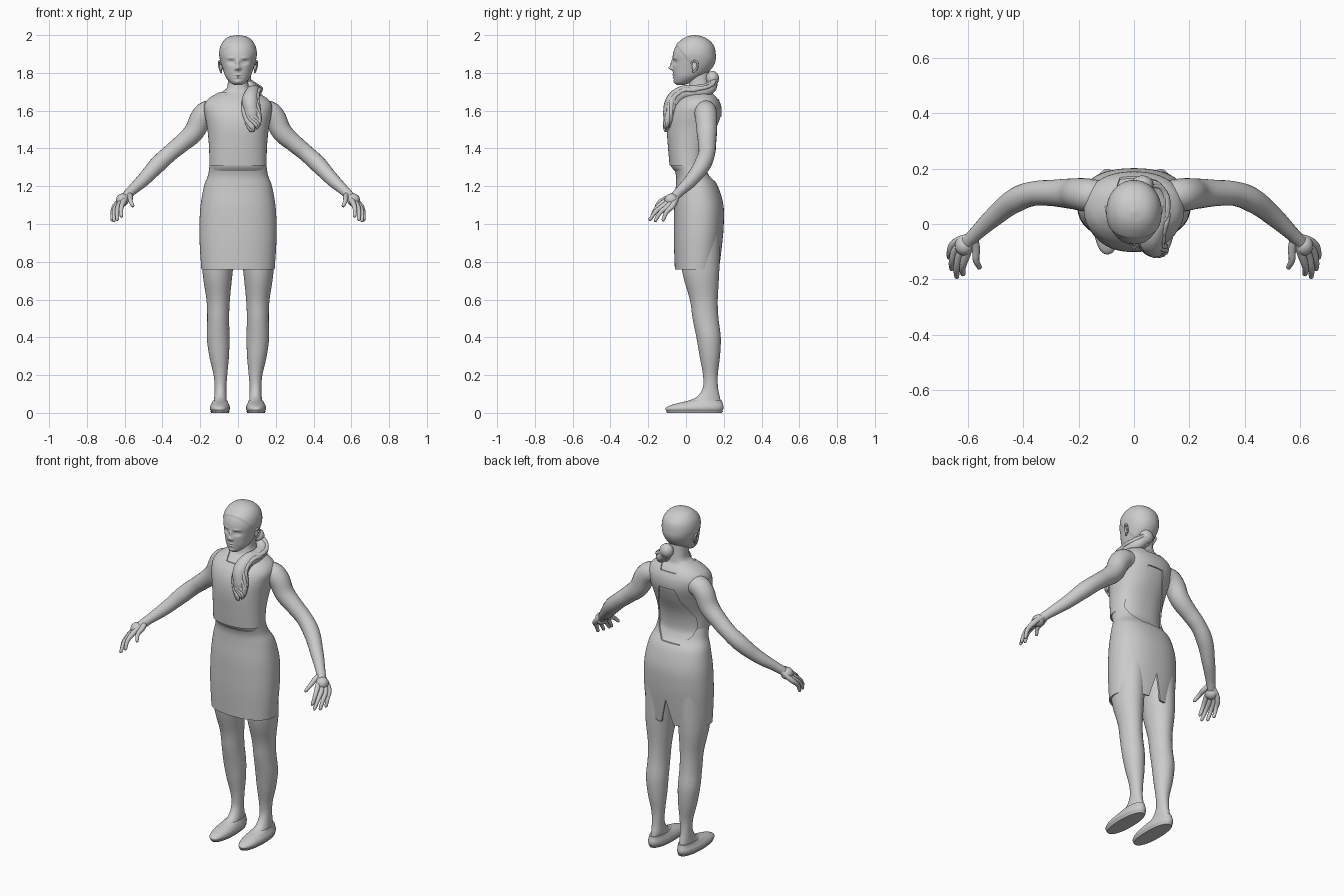
import bpy, bmesh, math, random
from mathutils import Vector

random.seed(4)
cube = bpy.data.objects.get("Cube")
if cube:
    bpy.data.objects.remove(cube, do_unlink=True)

clay = bpy.data.materials.new("plain_grey")
clay.use_nodes = True
GREY = (0.6, 0.6, 0.6, 1)
clay.diffuse_color = GREY
clay.node_tree.nodes["Principled BSDF"].inputs["Base Color"].default_value = GREY


def activate(ob):
    bpy.ops.object.select_all(action='DESELECT')
    ob.select_set(True)
    bpy.context.view_layer.objects.active = ob


def finish(ob, angle=45):
    activate(ob)
    bpy.ops.object.shade_smooth_by_angle(angle=math.radians(angle))
    return ob


def to_object(name, bm):
    bmesh.ops.recalc_face_normals(bm, faces=bm.faces[:])
    me = bpy.data.meshes.new(name)
    bm.to_mesh(me)
    bm.free()
    me.materials.append(clay)
    ob = bpy.data.objects.new(name, me)
    bpy.context.collection.objects.link(ob)
    return ob


def smooth_rows(rows, steps):
    """Catmull-Rom through the section rows."""
    out = []
    for i in range(len(rows) - 1):
        a, b, c, d = (rows[max(0, min(len(rows) - 1, i + k))] for k in (-1, 0, 1, 2))
        for s in range(steps):
            t = s / steps
            out.append([0.5 * (2 * q + (r - p) * t + (2 * p - 5 * q + 4 * r - u) * t * t
                               + (3 * q - p - 3 * r + u) * t ** 3)
                        for p, q, r, u in zip(a, b, c, d)])
    return out + [list(rows[-1])]


def loft(name, rows, n=48, steps=5, power=1.0, grow=0, side=1, caps=True, shape=None):
    """Rows are (z, centre x, front y, back y, half width)."""
    bm = bmesh.new()
    rings = []
    for z, cx, yf, yb, w in smooth_rows(rows, steps):
        mid, depth, ring = (yf + yb) / 2, (yb - yf) / 2 + grow, []
        for k in range(n):
            a = math.tau * k / n
            c, s = math.cos(a), math.sin(a)
            p = Vector((side * cx + (w + grow) * math.copysign(abs(c) ** power, c),
                        mid + depth * math.copysign(abs(s) ** power, s), z))
            ring.append(bm.verts.new(shape(p) if shape else p))
        rings.append(ring)
    for lo, hi in zip(rings, rings[1:]):
        for k in range(n):
            bm.faces.new((lo[k], lo[(k + 1) % n], hi[(k + 1) % n], hi[k]))
    if caps:
        bm.faces.new(rings[0])
        bm.faces.new(rings[-1])
    return to_object(name, bm)


def tube(name, pts, sides=3):
    """Smooth round limb through (x, y, z, radius) points."""
    cu = bpy.data.curves.new(name, 'CURVE')
    cu.dimensions, cu.bevel_depth, cu.bevel_resolution = '3D', 1, sides
    cu.resolution_u, cu.use_fill_caps = 6, True
    sp = cu.splines.new('BEZIER')
    sp.bezier_points.add(len(pts) - 1)
    for bp, (x, y, z, r) in zip(sp.bezier_points, pts):
        bp.co, bp.radius = (x, y, z), r
        bp.handle_left_type = bp.handle_right_type = 'AUTO'
    cu.materials.append(clay)
    ob = bpy.data.objects.new(name, cu)
    bpy.context.collection.objects.link(ob)
    activate(ob)
    bpy.ops.object.convert(target='MESH')
    return finish(bpy.context.object, 60)


def ball(name, loc, size):
    bm = bmesh.new()
    bmesh.ops.create_uvsphere(bm, u_segments=24, v_segments=14, radius=1)
    for v in bm.verts:
        v.co = Vector([c * s + o for c, s, o in zip(v.co, size, loc)])
    return finish(to_object(name, bm))


def prism(name, outline, y0, y1):
    bm = bmesh.new()
    f = bm.faces.new([bm.verts.new((x, y0, z)) for x, z in outline])
    g = bmesh.ops.extrude_face_region(bm, geom=[f])
    for v in g["geom"]:
        if isinstance(v, bmesh.types.BMVert):
            v.co.y = y1
    ob = to_object(name, bm)
    ob.hide_render = True
    return ob


def cloth(ob, cutters):
    """Give a shell thickness and cut its openings."""
    activate(ob)
    m = ob.modifiers.new("thickness", 'SOLIDIFY')
    m.thickness, m.offset = 0.01, -1
    bpy.ops.object.modifier_apply(modifier=m.name)
    for c in cutters:
        m = ob.modifiers.new("opening", 'BOOLEAN')
        m.operation, m.solver, m.object = 'DIFFERENCE', 'EXACT', c
        bpy.ops.object.modifier_apply(modifier=m.name)
    return finish(ob)


# Torso and neck
torso = [(1.10, 0, -.05, .185, .185), (1.20, 0, -.046, .16, .172), (1.26, 0, -.046, .12, .150),
         (1.31, 0, -.08, .105, .145), (1.40, 0, -.088, .118, .146), (1.50, 0, -.094, .158, .155),
         (1.57, 0, -.086, .18, .168), (1.62, 0, -.066, .18, .174), (1.655, 0, -.04, .168, .158),
         (1.68, 0, -.015, .152, .125), (1.70, 0, .005, .135, .085), (1.72, 0, .012, .13, .06),
         (1.76, 0, .015, .125, .053), (1.83, 0, 0, .12, .052)]
finish(loft("torso", torso, 64, 6, .88))

# Dress with neckline, back opening and slit
half = [(.05, 1.57), (.07, 1.5), (.125, 1.39), (.128, 1.33), (.11, 1.28), (.06, 1.23)]
keyhole = prism("keyhole_cutter", half + [(-x, z) for x, z in reversed(half)], .035, .4)
neck = prism("neck_cutter", [(-.05, 1.662), (.05, 1.662), (.085, 1.76), (-.085, 1.76)], -.3, .3)
slit = prism("slit_cutter", [(-.045, .74), (.045, .74), (0, .91)], .06, .4)
bodice = [r for r in torso if 1.3 < r[0] < 1.71]
cloth(loft("bodice", bodice, 64, 6, .88, .007, caps=False), [neck, keyhole])
skirt = [(.76, 0, -.055, .172, .19), (.9, 0, -.06, .188, .199), (1.0, 0, -.06, .196, .2),
         (1.1, 0, -.058, .194, .194), (1.2, 0, -.05, .165, .176), (1.26, 0, -.05, .125, .154),
         (1.32, 0, -.07, .106, .146)]
cloth(loft("skirt", skirt, 64, 6, .88, .004, caps=False), [slit, keyhole])
for c in (keyhole, neck, slit):
    bpy.data.objects.remove(c, do_unlink=True)

# Head: face features are soft bumps (x, z, spread x, spread z, push in y)
bumps = [(0, 1.826, .011, .011, -.022), (0, 1.852, .008, .018, -.011), (0, 1.789, .018, .004, -.006),
         (0, 1.777, .015, .005, -.006), (0, 1.783, .02, .002, .004), (0, 1.752, .016, .010, -.006)]
for s in (-1, 1):
    bumps += [(s * .036, 1.857, .017, .011, .012), (s * .036, 1.856, .010, .005, -.005),
              (s * .037, 1.879, .02, .006, -.004), (s * .012, 1.821, .006, .006, -.007)]


def face(p):
    if p.y < .03:
        fade = min(1, (.03 - p.y) / .05)
        p.y += fade * sum(amt * math.exp(-((p.x - x) / sx) ** 2 - ((p.z - z) / sz) ** 2)
                          for x, z, sx, sz, amt in bumps)
    # Combed-back hair stands slightly proud of the skin
    f = .79 * (p.y + .055) + .61 * (p.z - 1.95)
    t = max(0, min(1, f / .006))
    centre = Vector((0, .04, 1.86))
    return centre + (p - centre) * (1 + .03 * t * t * (3 - 2 * t))


head = [(1.735, 0, -.048, -.01, .018), (1.75, 0, -.06, .03, .042), (1.78, 0, -.066, .085, .066),
        (1.82, 0, -.07, .13, .080), (1.86, 0, -.07, .152, .091), (1.90, 0, -.069, .154, .097),
        (1.94, 0, -.055, .145, .09), (1.97, 0, -.026, .12, .071), (1.988, 0, .005, .088, .044),
        (1.996, 0, .04, .05, .006)]
finish(loft("head", head, 144, 10, .95, shape=face), 80)

# Gathered hair, swept over the left shoulder
ball("hair_knot", (.03, .14, 1.77), (.04, .035, .04))
sweep = [(.035, .145, 1.75, .026), (.075, .12, 1.715, .034), (.09, .05, 1.70, .036),
         (.075, -.02, 1.69, .04), (.065, -.065, 1.65, .044), (.075, -.085, 1.58, .038),
         (.085, -.095, 1.53, .02), (.085, -.1, 1.50, .004)]
tube("hair_sweep", sweep)
for i in range(16):
    a, strand = math.tau * i / 16, []
    for k, (x, y, z, r) in enumerate(sweep):
        b = a + .55 * k + random.uniform(-.3, .3)
        loose = r * .85 + .006 * max(0, k - 4)
        strand.append((x + loose * math.cos(b), y + .6 * loose * math.sin(b),
                       z + .6 * loose * math.sin(b + .8), .003 if k == 7 else .011))
    tube("hair_strand_%d" % (i + 1), strand, 2)

# Paired parts
arm = [(.13, .10, 1.60, .058), (.175, .105, 1.585, .06), (.235, .11, 1.485, .054),
       (.30, .112, 1.425, .047), (.36, .11, 1.375, .044), (.42, .09, 1.32, .045),
       (.50, .03, 1.235, .036), (.57, -.035, 1.17, .026), (.60, -.065, 1.14, .024)]
fingers = {"index": ((.607, -.118, 1.115), (.618, -.186, 1.035)),
           "middle": ((.628, -.11, 1.102), (.64, -.197, 1.018)),
           "ring": ((.643, -.094, 1.095), (.658, -.168, 1.012)),
           "little": ((.65, -.072, 1.095), (.667, -.125, 1.015)),
           "thumb": ((.57, -.09, 1.14), (.556, -.163, 1.092))}
leg = [(.02, .095, -.06, .185, .038), (.05, .095, -.03, .185, .036), (.08, .093, .05, .18, .033),
       (.13, .093, .088, .17, .031), (.2, .093, .09, .168, .036), (.3, .1, .072, .18, .052),
       (.4, .105, .055, .184, .06), (.5, .105, .035, .172, .058), (.6, .105, .02, .168, .062),
       (.75, .108, -.02, .176, .08), (.95, .1, -.035, .18, .09)]
shoe = [(.008, .095, -.1, .19, .046), (.02, .096, -.11, .197, .053), (.035, .096, -.095, .198, .052),
        (.05, .095, -.05, .194, .045), (.065, .095, .02, .19, .038)]
sole = [(0, .095, -.1, .19, .047), (.009, .095, -.106, .195, .051)]
for side, s in (("left", 1), ("right", -1)):
    tube(side + "_arm", [(s * x, y, z, r) for x, y, z, r in arm], 8)
    ball(side + "_palm", (s * .612, -.078, 1.127), (.034, .036, .034))
    for finger, (knuckle, tip) in fingers.items():
        k, t = Vector(knuckle), Vector(tip)
        mid = k.lerp(t, .5) + Vector((.006, -.006, .006))
        path = [((.58, -.045, 1.16), .016), (k, .015), (mid, .0115),
                (k.lerp(t, .93), .009), (t, .003)]
        tube("%s_%s_finger" % (side, finger), [(s * p[0], p[1], p[2], r) for p, r in path])
    finish(loft(side + "_leg", leg, 40, 5, side=s))
    finish(loft(side + "_shoe", shoe, 40, 4, .9, side=s))
    finish(loft(side + "_sole", sole, 40, 1, .9, side=s))
    # Ear: flat bowl with a rolled rim
    ball(side + "_ear", (s * .09, .045, 1.832), (.008, .014, .024))
    rim = [(.088, .028, 1.845), (.096, .038, 1.862), (.1, .056, 1.858), (.1, .062, 1.838),
           (.094, .05, 1.815), (.088, .036, 1.802)]
    tube(side + "_ear_rim", [(s * x, y, z, .005) for x, y, z in rim])
